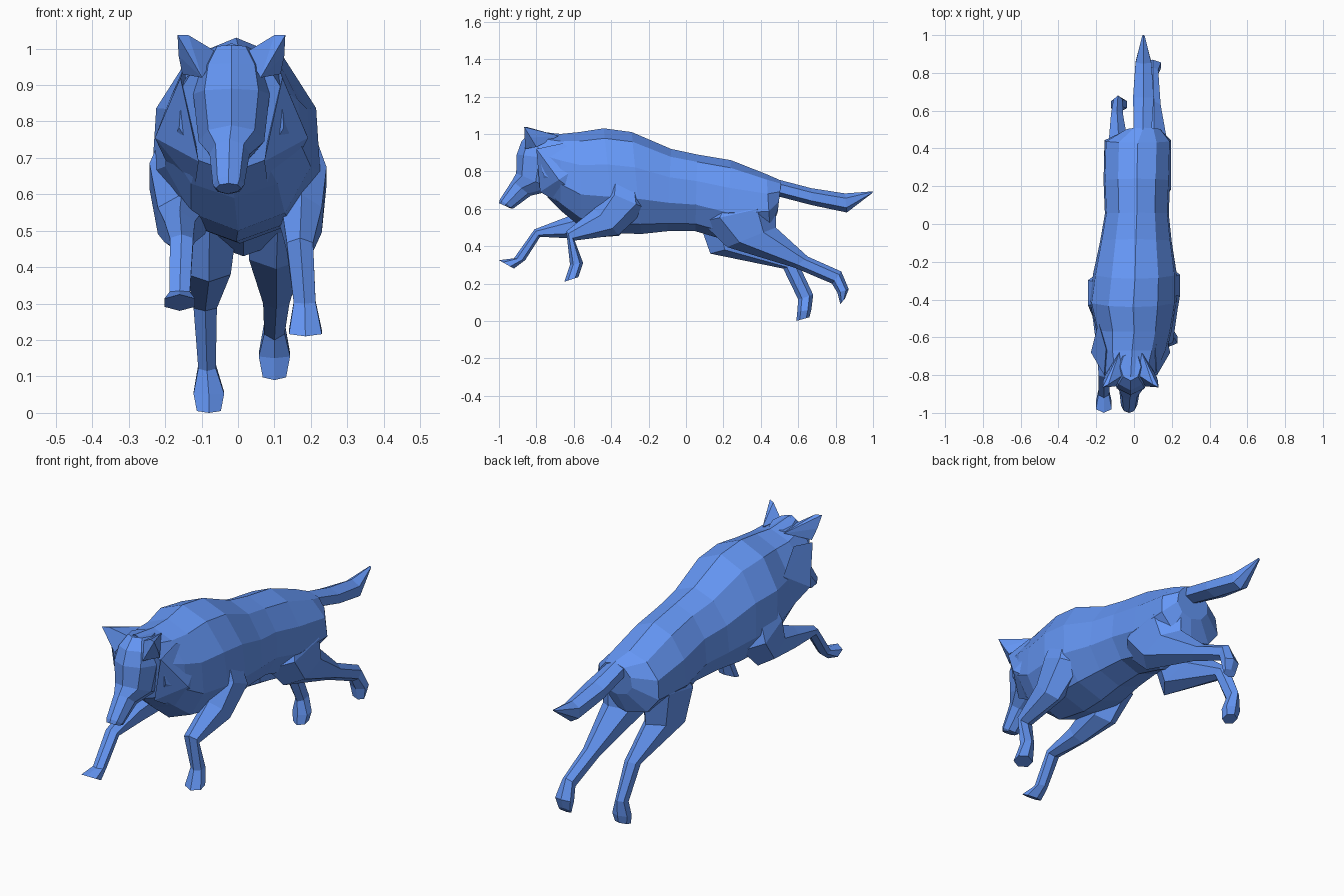
import bpy, bmesh
from math import sin, cos, pi
from mathutils import Vector

HEAD_X = -0.018
FUR = bpy.data.materials.new("blue_fur")
FUR.diffuse_color = (0.13, 0.31, 0.92, 1)


def finish(name, bm):
    bmesh.ops.recalc_face_normals(bm, faces=bm.faces)
    mesh = bpy.data.meshes.new(name)
    bm.to_mesh(mesh)
    bm.free()
    mesh.materials.append(FUR)
    obj = bpy.data.objects.new(name, mesh)
    bpy.context.collection.objects.link(obj)
    return obj


def loft(name, rings, sides, egg=0.0):
    """Each ring: (centre x, half width, (y, z) of upper edge, (y, z) of lower edge)."""
    bm = bmesh.new()
    widest = max(sin(2 * pi * i / sides) for i in range(sides))
    loops = []
    for cx, hw, a, b in rings:
        a, b = Vector((cx, *a)), Vector((cx, *b))
        mid, half = (a + b) / 2, (a - b) / 2
        loop = []
        for i in range(sides):
            t = 2 * pi * i / sides
            x = hw * sin(t) / widest * (1 - egg * cos(t))
            loop.append(bm.verts.new(mid + half * cos(t) + Vector((x, 0, 0))))
        loops.append(loop)
    for p, q in zip(loops, loops[1:]):
        for i in range(sides):
            j = (i + 1) % sides
            bm.faces.new((p[i], p[j], q[j], q[i]))
    bm.faces.new(loops[0])
    bm.faces.new(loops[-1])
    return finish(name, bm)


def hull_pair(name, points):
    """Faceted solid on both sides of the head."""
    for side, s in (("left", -1), ("right", 1)):
        bm = bmesh.new()
        for x, y, z in points:
            bm.verts.new((HEAD_X + s * x, y, z))
        bmesh.ops.convex_hull(bm, input=bm.verts)
        finish(f"{side}_{name}", bm)


# Body from rump to neck
loft("body", [
    (0.05, 0.09, (0.51, 0.75), (0.49, 0.58)),
    (0.02, 0.172, (0.43, 0.785), (0.45, 0.48)),
    (0.015, 0.172, (0.24, 0.86), (0.22, 0.43)),
    (0.015, 0.165, (0.06, 0.89), (0.05, 0.48)),
    (0.01, 0.185, (-0.08, 0.92), (-0.10, 0.48)),
    (0.005, 0.215, (-0.29, 1.01), (-0.24, 0.465)),
    (-0.005, 0.225, (-0.44, 1.03), (-0.38, 0.47)),
    (0.0, 0.195, (-0.57, 1.01), (-0.56, 0.50)),
    (-0.01, 0.18, (-0.67, 1.0), (-0.67, 0.59)),
    (HEAD_X, 0.14, (-0.81, 1.015), (-0.74, 0.66)),
], 10, 0.08)

# Head from crown down to nose
loft("head", [
    (HEAD_X, 0.055, (-0.83, 1.01), (-0.68, 0.99)),
    (HEAD_X, 0.09, (-0.88, 0.96), (-0.66, 0.94)),
    (HEAD_X, 0.105, (-0.905, 0.89), (-0.66, 0.86)),
    (HEAD_X, 0.09, (-0.908, 0.79), (-0.70, 0.70)),
    (HEAD_X - 0.005, 0.055, (-0.93, 0.75), (-0.83, 0.67)),
    (HEAD_X - 0.008, 0.043, (-0.995, 0.65), (-0.925, 0.60)),
    (HEAD_X - 0.008, 0.035, (-1.0, 0.63), (-0.94, 0.603)),
], 8)

# Ears and cheek ruff
hull_pair("ear", [(0.148, -0.865, 1.037), (0.118, -0.85, 1.037), (0.04, -0.80, 0.99),
                  (0.135, -0.80, 0.93), (0.06, -0.68, 0.99), (0.08, -0.86, 0.92),
                  (0.145, -0.83, 0.98)])
hull_pair("cheek_ruff", [(0.21, -0.68, 0.755), (0.14, -0.80, 0.92), (0.09, -0.78, 0.69),
                         (0.17, -0.52, 0.86), (0.16, -0.54, 0.65), (0.13, -0.66, 0.95),
                         (0.10, -0.66, 0.62)])

# Tail
loft("tail", [
    (0.045, 0.045, (0.44, 0.77), (0.44, 0.68)),
    (0.05, 0.055, (0.67, 0.71), (0.67, 0.62)),
    (0.05, 0.042, (0.85, 0.682), (0.86, 0.58)),
    (0.05, 0.006, (1.0, 0.693), (0.995, 0.683)),
], 6)

# Front legs with shoulders: left reaches forward, right is bent
loft("left_front_leg", [
    (-0.12, 0.04, (-0.44, 0.88), (-0.28, 0.86)),
    (-0.155, 0.088, (-0.50, 0.72), (-0.23, 0.58)),
    (-0.155, 0.065, (-0.53, 0.60), (-0.36, 0.455)),
    (-0.16, 0.042, (-0.64, 0.555), (-0.58, 0.44)),
    (-0.155, 0.032, (-0.81, 0.49), (-0.78, 0.45)),
    (-0.16, 0.028, (-0.92, 0.335), (-0.86, 0.325)),
    (-0.16, 0.042, (-1.0, 0.325), (-0.92, 0.28)),
], 6)
loft("right_front_leg", [
    (0.13, 0.04, (-0.40, 0.88), (-0.26, 0.86)),
    (0.16, 0.083, (-0.44, 0.70), (-0.21, 0.60)),
    (0.175, 0.055, (-0.49, 0.60), (-0.36, 0.46)),
    (0.17, 0.036, (-0.64, 0.48), (-0.595, 0.43)),
    (0.183, 0.03, (-0.62, 0.30), (-0.55, 0.31)),
    (0.185, 0.045, (-0.65, 0.21), (-0.575, 0.235)),
], 6)

# Hind legs pushing off
loft("left_hind_leg", [
    (-0.07, 0.035, (0.40, 0.74), (0.22, 0.72)),
    (-0.078, 0.08, (0.46, 0.60), (0.07, 0.53)),
    (-0.08, 0.06, (0.44, 0.44), (0.13, 0.36)),
    (-0.09, 0.032, (0.60, 0.31), (0.52, 0.28)),
    (-0.085, 0.024, (0.68, 0.14), (0.60, 0.115)),
    (-0.08, 0.042, (0.67, 0.06), (0.595, 0.05)),
    (-0.08, 0.033, (0.66, 0.02), (0.59, 0.0)),
], 6)
loft("right_hind_leg", [
    (0.10, 0.035, (0.40, 0.74), (0.22, 0.72)),
    (0.11, 0.085, (0.48, 0.62), (0.08, 0.53)),
    (0.105, 0.075, (0.48, 0.50), (0.22, 0.395)),
    (0.105, 0.036, (0.65, 0.345), (0.58, 0.285)),
    (0.10, 0.028, (0.83, 0.265), (0.78, 0.20)),
    (0.10, 0.043, (0.87, 0.17), (0.81, 0.15)),
    (0.10, 0.032, (0.85, 0.12), (0.825, 0.09)),
], 6)
